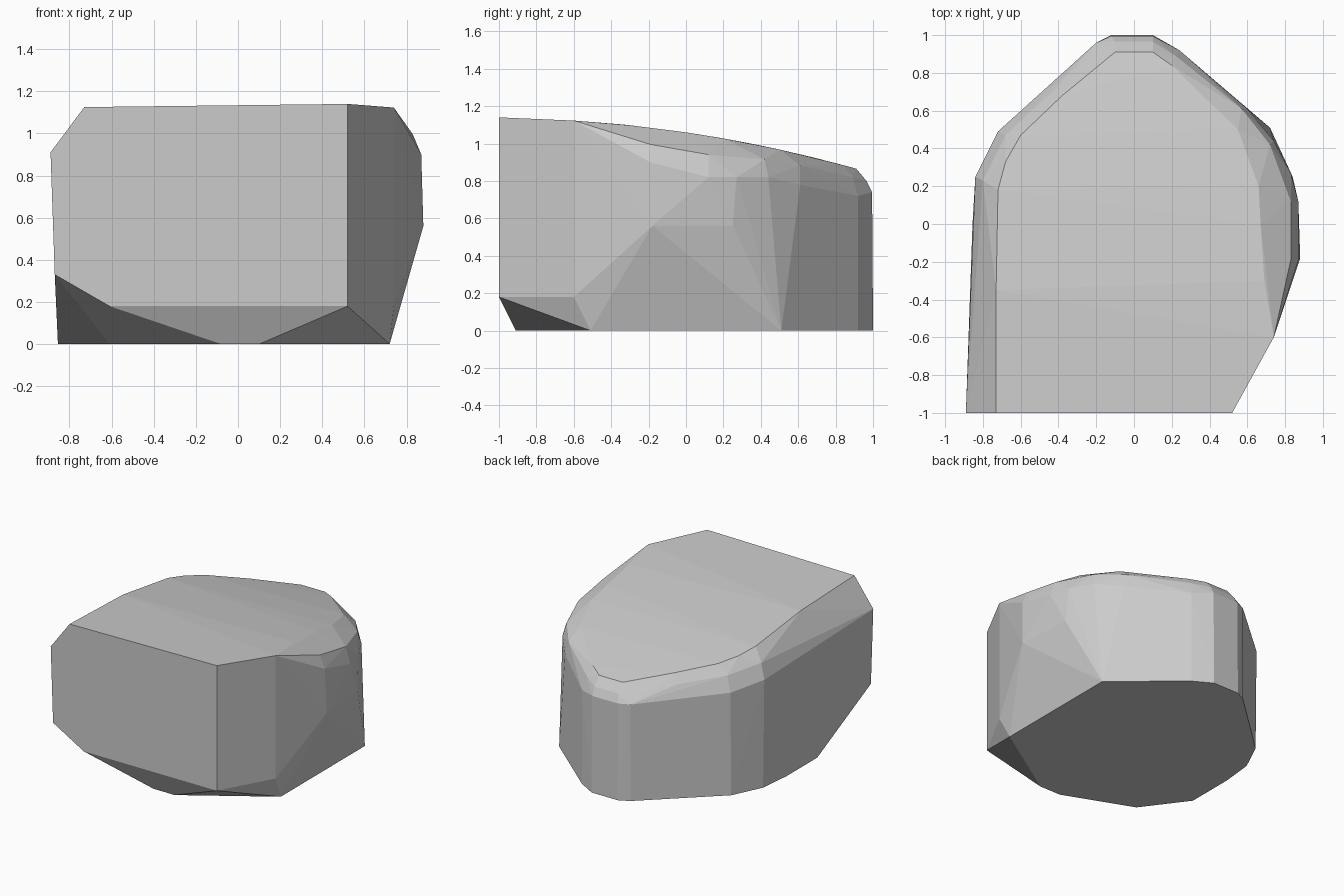
import bpy
import bmesh
import math

if "Cube" in bpy.data.objects:
    bpy.data.objects.remove(bpy.data.objects["Cube"])


def roof(y):
    """Height of the gently falling roof at depth y."""
    return 1.06 - 0.148 * y - 0.072 * y * y


# Flat front panel, at y = -1 (x, z)
front = [(-.89, .91), (-.73, 1.125), (.52, 1.14), (.52, .18), (-.61, .18), (-.87, .33)]

# Ground outline (x, y)
base = [(.1, -.91), (.72, -.51), (.72, .51), (.6, .61), (.24, .92), (.1, 1),
        (-.12, 1), (-.2, .96), (-.45, .73), (-.72, .48), (-.83, .25),
        (-.855, 0), (-.855, -.37), (-.61, -.7), (-.08, -.91)]

# Upper edge of the upright walls (x, y, z)
wall = [(.74, -.6, .18), (.88, -.18, .56), (.84, .25, .56), (.75, .42, .56),
        (.87, -.19, .9), (.87, .12, .82), (.83, .27, .82), (.74, .44, .82),
        (.6, .61, .78), (.24, .92, .72), (.1, .995, .74), (-.12, .995, .74),
        (-.2, .96, .74), (-.45, .73, .77), (-.72, .49, .79), (-.84, .25, .83)]

# Rounded shoulder between wall and roof (x, y, drop below the roof)
shoulder = [(.83, -.19, .09), (.83, .12, .1), (.72, .42, .07), (.57, .61, .06),
            (.22, .89, .05), (.1, .965, .05), (-.1, .965, .05), (-.42, .71, .06),
            (-.68, .47, .07), (-.8, .23, .08)]

# Roof border (x, y)
rim = [(.74, -.6), (.69, -.3), (.67, 0), (.66, .2), (.55, .5), (.2, .84), (.1, .91),
       (-.1, .91), (-.38, .68), (-.6, .47), (-.68, .33), (-.72, .18), (-.73, -.35)]

points = [(x, -1, z) for x, z in front]
points += [(x, y, 0) for x, y in base]
points += wall
points += [(x, y, roof(y) - d) for x, y, d in shoulder]
points += [(x, y, roof(y)) for x, y in rim]

# Faceted solid wrapped tightly around the outlines
bm = bmesh.new()
for p in points:
    bm.verts.new(p)
hull = bmesh.ops.convex_hull(bm, input=bm.verts)
loose = {g for g in hull["geom_interior"] + hull["geom_unused"]
         if isinstance(g, bmesh.types.BMVert)}
bmesh.ops.delete(bm, geom=list(loose), context='VERTS')
bmesh.ops.dissolve_limit(bm, angle_limit=math.radians(1), verts=bm.verts, edges=bm.edges)
bmesh.ops.recalc_face_normals(bm, faces=bm.faces)

mesh = bpy.data.meshes.new("faceted_block")
bm.to_mesh(mesh)
bm.free()
block = bpy.data.objects.new("faceted_block", mesh)
bpy.context.collection.objects.link(block)
